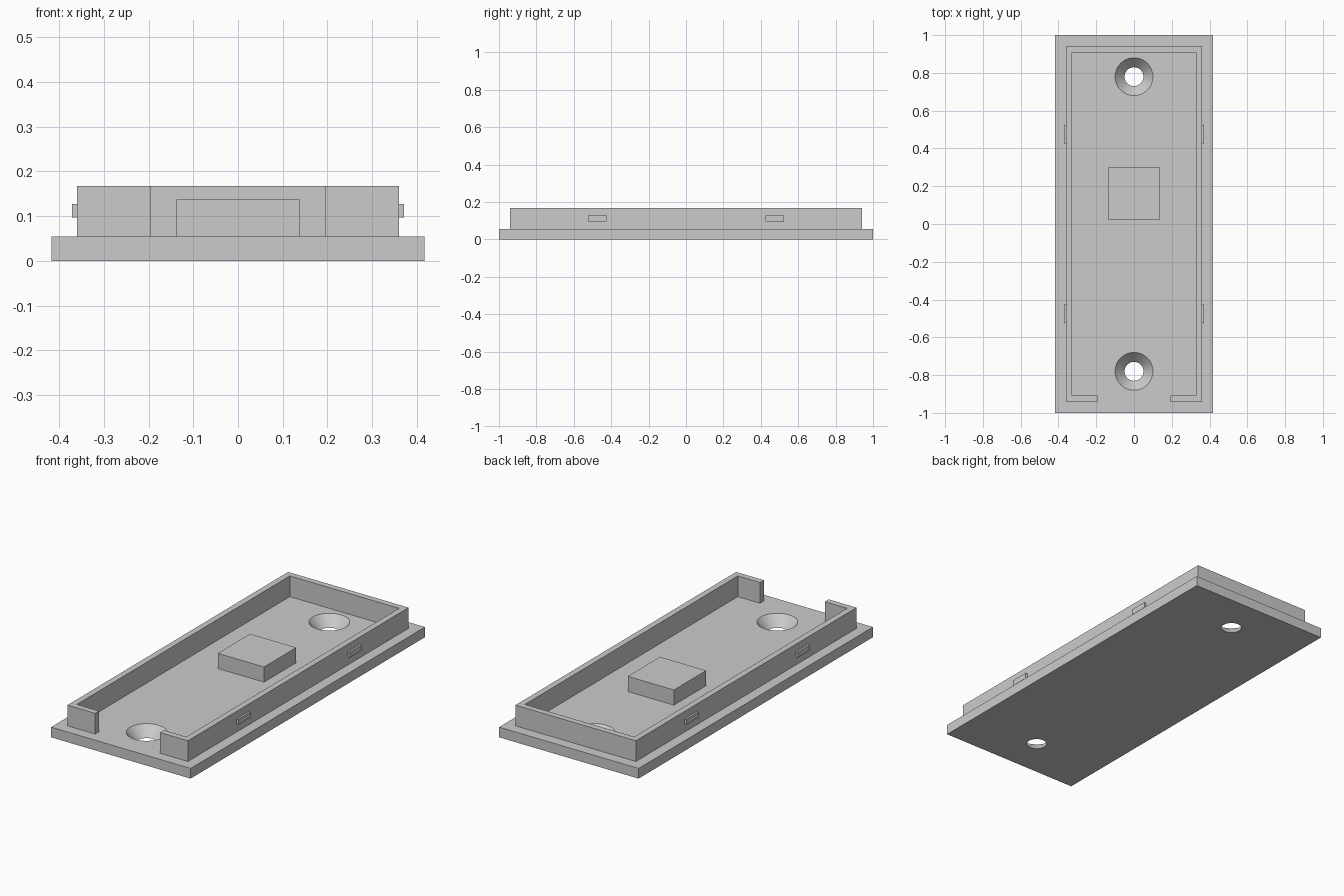
import bpy, bmesh
from mathutils import Matrix

cube = bpy.data.objects.get("Cube")
if cube:
    bpy.data.objects.remove(cube, do_unlink=True)

grey = bpy.data.materials.new("plain grey")
grey.use_nodes = True
colour = (0.6, 0.6, 0.6, 1)
grey.diffuse_color = colour
grey.node_tree.nodes["Principled BSDF"].inputs["Base Color"].default_value = colour


def add_object(name, bm):
    bmesh.ops.recalc_face_normals(bm, faces=bm.faces)
    mesh = bpy.data.meshes.new(name)
    bm.to_mesh(mesh)
    bm.free()
    mesh.materials.append(grey)
    obj = bpy.data.objects.new(name, mesh)
    bpy.context.collection.objects.link(obj)
    return obj


def prism(name, outline, z0, z1):
    """Extrude a flat outline from z0 up to z1."""
    bm = bmesh.new()
    face = bm.faces.new([bm.verts.new((x, y, z0)) for x, y in outline])
    top = bmesh.ops.extrude_face_region(bm, geom=[face])["geom"]
    verts = [v for v in top if isinstance(v, bmesh.types.BMVert)]
    bmesh.ops.translate(bm, verts=verts, vec=(0, 0, z1 - z0))
    return add_object(name, bm)


def box(name, x0, x1, y0, y1, z0, z1):
    return prism(name, [(x0, y0), (x1, y0), (x1, y1), (x0, y1)], z0, z1)


BASE_TOP = 0.055
WALL_TOP = 0.167

# Base plate with two countersunk screw holes
base = box("base_plate", -0.417, 0.417, -1, 1, 0, BASE_TOP)
for name, y in (("front", -0.78), ("back", 0.78)):
    bm = bmesh.new()
    # The cone overshoots both faces while keeping its slope
    over = 0.2
    bmesh.ops.create_cone(
        bm, cap_ends=True, segments=64,
        radius1=0.05 * (1 - over), radius2=0.1 + 0.05 * over,
        depth=BASE_TOP * (1 + 2 * over),
        matrix=Matrix.Translation((0, y, BASE_TOP / 2)))
    cutter = add_object(name + "_hole_cutter", bm)
    cutter.hide_render = True
    cut = base.modifiers.new(name + "_hole", "BOOLEAN")
    cut.operation = "DIFFERENCE"
    cut.solver = "EXACT"
    cut.object = cutter
    with bpy.context.temp_override(object=base, active_object=base):
        bpy.ops.object.modifier_apply(modifier=cut.name)
    bpy.data.objects.remove(cutter, do_unlink=True)

bpy.ops.object.select_all(action="DESELECT")
base.select_set(True)
bpy.context.view_layer.objects.active = base
bpy.ops.object.shade_smooth_by_angle(angle=0.5)

# Raised rim with an opening at the front
OUT_X, OUT_Y, THICK, GAP = 0.36, 0.942, 0.033, 0.194
IN_X, IN_Y = OUT_X - THICK, OUT_Y - THICK
half = [(GAP, -IN_Y), (GAP, -OUT_Y), (OUT_X, -OUT_Y), (OUT_X, OUT_Y)]
inner = [(IN_X, IN_Y), (IN_X, -IN_Y)]
outline = half + [(-x, y) for x, y in reversed(half)]
outline += [(-x, y) for x, y in reversed(inner)] + inner
prism("rim_wall", outline, BASE_TOP, WALL_TOP)

# Snap clips on both long sides
for side, s in (("left", 1), ("right", -1)):
    for end, y in (("front", -0.475), ("back", 0.475)):
        x0, x1 = sorted((s * (OUT_X - 0.005), s * 0.371))
        box(f"{side}_{end}_clip", x0, x1, y - 0.05, y + 0.05, 0.097, 0.127)

# Central support block
box("support_block", -0.138, 0.138, 0.025, 0.3, BASE_TOP, 0.137)
